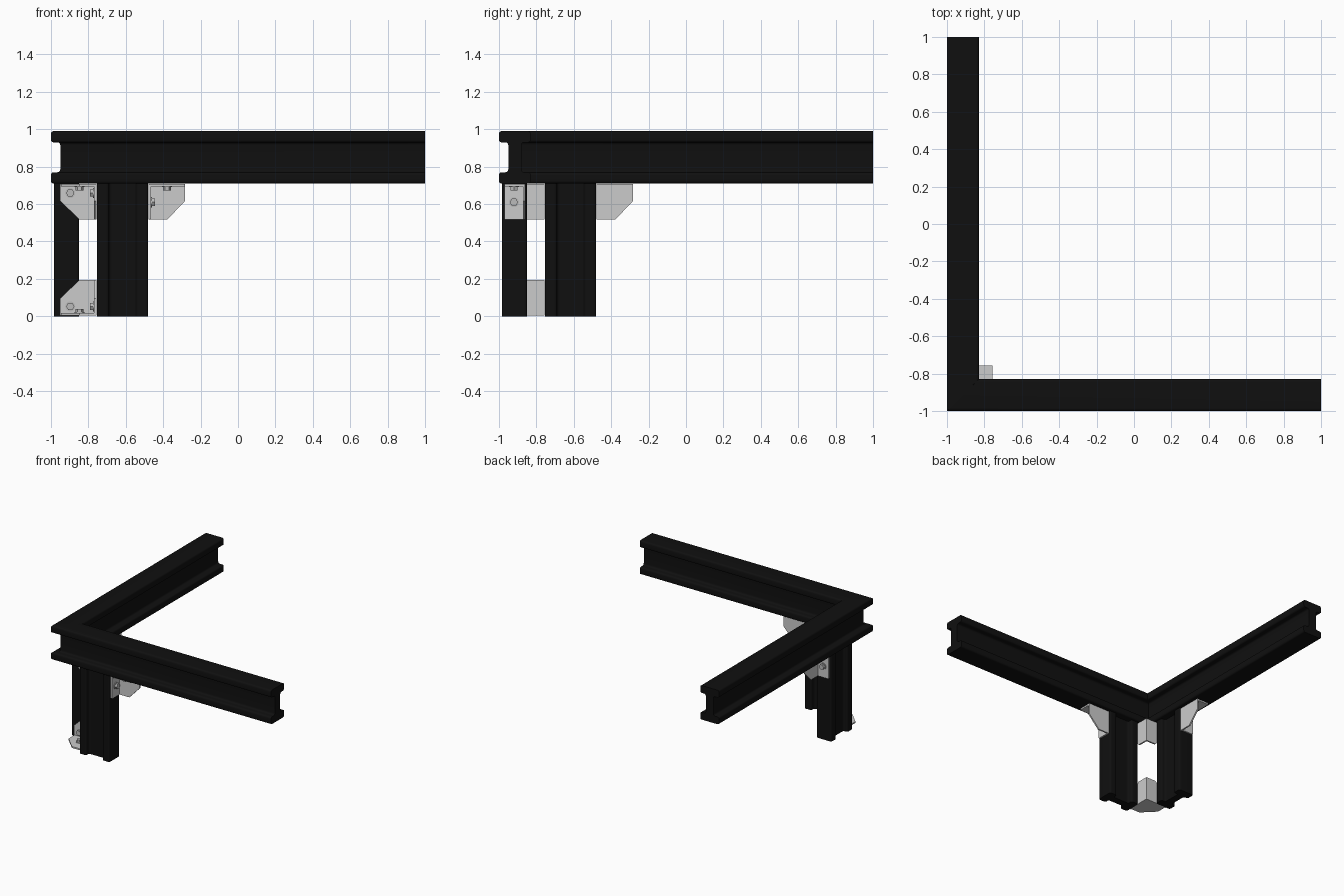
import bpy
import bmesh
import math
from mathutils import Vector

old = bpy.data.objects.get("Cube")
if old:
    bpy.data.objects.remove(old, do_unlink=True)


def make_material(name, value):
    mat = bpy.data.materials.new(name)
    mat.use_nodes = True
    color = (value, value, value, 1.0)
    mat.diffuse_color = color
    mat.node_tree.nodes["Principled BSDF"].inputs["Base Color"].default_value = color
    return mat


BLACK = make_material("matte_black", 0.005)
GREY = make_material("light_grey_metal", 0.6)
BOLT = make_material("bolt_grey", 0.5)


def rounded(points, r, steps=4):
    """Round every corner of a 2D outline."""
    out = []
    for i, p in enumerate(points):
        p = Vector(p)
        a = (Vector(points[i - 1]) - p).normalized() * r
        b = (Vector(points[(i + 1) % len(points)]) - p).normalized() * r
        for s in range(steps + 1):
            t = s / steps
            out.append(tuple(p + a * (1 - t) ** 2 + b * t ** 2))
    return out


def h_profile(a0, a1, b0, b1, depth, flange):
    """H-shaped outline: a runs across the channels, b along the web."""
    c0, c1 = b0 + flange, b1 - flange
    pts = [(a0, b0), (a1, b0), (a1, c0), (a1 - depth, c0),
           (a1 - depth, c1), (a1, c1), (a1, b1), (a0, b1),
           (a0, c1), (a0 + depth, c1), (a0 + depth, c0), (a0, c0)]
    return rounded(pts, 0.016)


def prism(name, outline, axis, lo, hi, mat, swap=False):
    """Extrude an outline along an axis; lo may be a mitre function."""
    bm = bmesh.new()
    rings = []
    for end in (lo, hi):
        ring = []
        for p in outline:
            co = list(p)
            co.insert(axis, end(p) if callable(end) else end)
            if swap:
                co[0], co[1] = co[1], co[0]
            ring.append(bm.verts.new(co))
        rings.append(ring)
    n = len(outline)
    for ring in rings:
        bm.faces.new(ring)
    for i in range(n):
        j = (i + 1) % n
        bm.faces.new((rings[0][i], rings[0][j], rings[1][j], rings[1][i]))
    bmesh.ops.recalc_face_normals(bm, faces=bm.faces)
    mesh = bpy.data.meshes.new(name)
    bm.to_mesh(mesh)
    bm.free()
    for poly in mesh.polygons:
        poly.use_smooth = True
    mesh.set_sharp_from_angle(angle=math.radians(30))
    mesh.materials.append(mat)
    obj = bpy.data.objects.new(name, mesh)
    bpy.context.collection.objects.link(obj)
    return obj


def bolt(name, center, axis, base, way, swap=False):
    """Washer and hex head standing on a plate."""
    for part, r, n, start, h in (("washer", 0.027, 20, 0, 0.005), ("head", 0.022, 6, 0.005, 0.018)):
        ring = [(center[0] + r * math.cos(math.tau * k / n),
                 center[1] + r * math.sin(math.tau * k / n)) for k in range(n)]
        prism(f"{name}_{part}", ring, axis, base + way * start,
              base + way * (start + h), BOLT, swap)


TOP = 0.71      # underside of the beams
T = 0.012       # plate thickness
SIZE, CUT = 0.19, 0.09

for side, swap in (("front", False), ("right", True)):
    # Mitred beam and upright leg
    prism(f"{side}_beam", h_profile(-1, -0.83, TOP, 0.99, 0.05, 0.06), 0,
          lambda p: p[0], 1, BLACK, swap)
    # Leg outline is given as (x, y), so flip the profile pairs
    leg = [(b, a) for a, b in h_profile(-0.985, -0.85, -0.755, -0.48, 0.038, 0.065)]
    prism(f"{side}_leg", leg, 2, 0, TOP, BLACK, swap)

    # Gusset bracket between leg and beam, open to the outside
    x0, y0, y1, z1 = -0.478, -0.97, -0.86, TOP - 0.003
    gusset = [(x0, z1), (x0 + SIZE + 0.005, z1), (x0 + SIZE + 0.005, z1 - CUT),
              (x0 + CUT + 0.01, z1 - SIZE), (x0, z1 - SIZE)]
    prism(f"{side}_gusset_web", gusset, 1, y1 - T, y1, GREY, swap)
    prism(f"{side}_gusset_leg_plate",
          rounded([(y0, z1 - SIZE), (y1, z1 - SIZE), (y1, z1), (y0, z1)], 0.008),
          0, x0, x0 + T, GREY, swap)
    prism(f"{side}_gusset_beam_plate",
          rounded([(x0, y0), (x0 + SIZE + 0.005, y0), (x0 + SIZE + 0.005, y1), (x0, y1)], 0.008),
          2, z1 - T, z1, GREY, swap)
    bolt(f"{side}_gusset_leg_bolt", (-0.92, 0.61), 0, x0 + T, 1, swap)
    bolt(f"{side}_gusset_beam_bolt", (-0.38, -0.92), 2, z1 - T, -1, swap)

# Three-way corner brackets between the legs, at top and bottom
K = -0.757
for level, z, way in (("upper", TOP - 0.003, -1), ("lower", 0.005, 1)):
    wall = [(K - u, z + way * v) for u, v in
            ((0, 0), (SIZE + 0.005, 0), (SIZE + 0.005, CUT), (CUT, SIZE), (0, SIZE))]
    for side, swap in (("back", False), ("left", True)):
        prism(f"{level}_corner_{side}_plate", wall, 1, K - T, K, GREY, swap)
        bolt(f"{level}_corner_{side}_bolt", (K - 0.14, z + way * 0.048), 1, K - T, -1, swap)
    floor = [(K - u, K - v) for u, v in
             ((0, 0), (SIZE, 0), (SIZE, CUT), (CUT, SIZE), (0, SIZE))]
    prism(f"{level}_corner_flat_plate", floor, 2, z, z + way * T, GREY)
    bolt(f"{level}_corner_flat_bolt", (K - 0.09, K - 0.09), 2, z + way * T, way)
